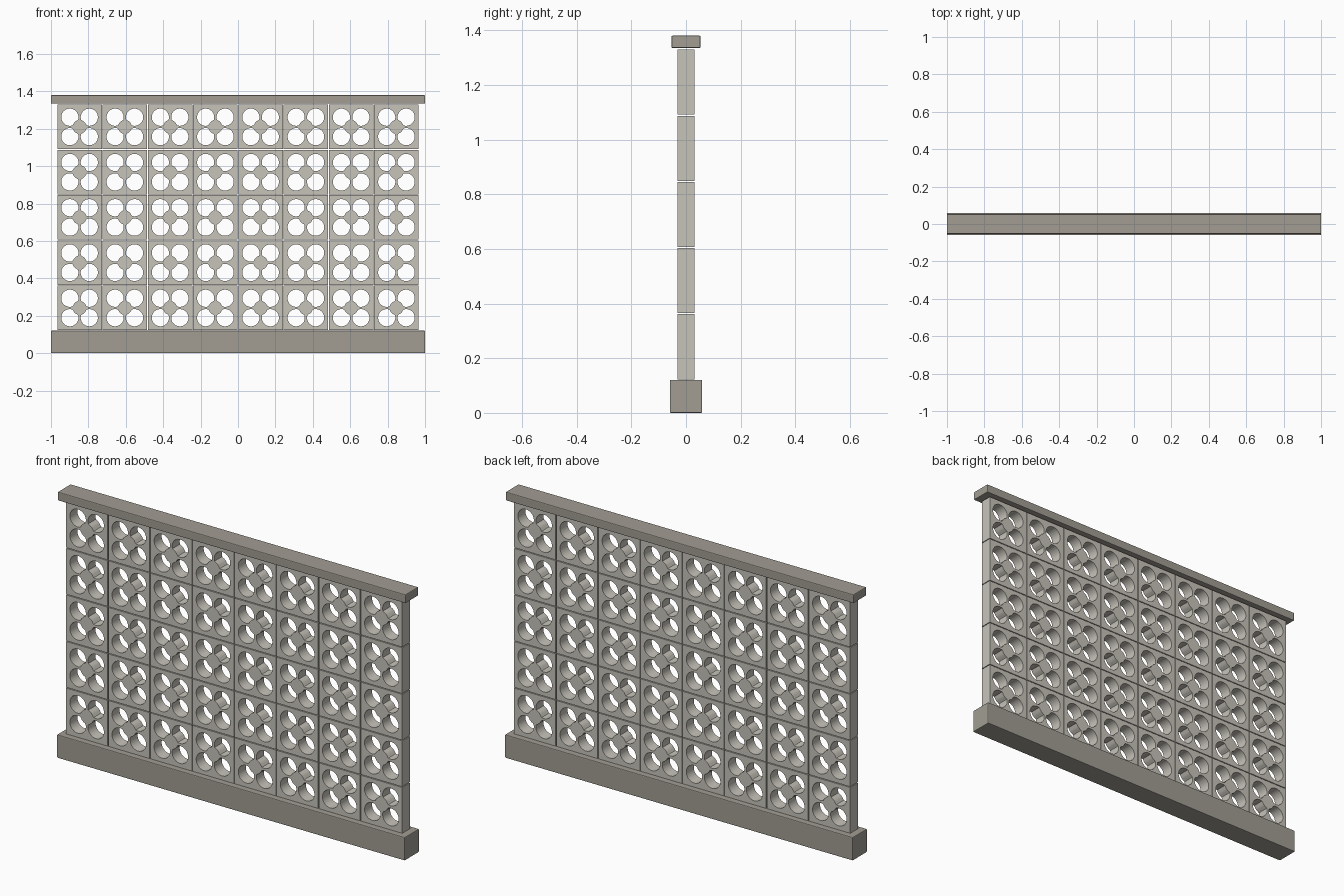
import bpy, bmesh, math
from mathutils import Matrix, Vector

cube = bpy.data.objects.get("Cube")
if cube:
    bpy.data.objects.remove(cube, do_unlink=True)


def material(name, rgb):
    mat = bpy.data.materials.new(name)
    mat.use_nodes = True
    mat.diffuse_color = (*rgb, 1)
    mat.node_tree.nodes["Principled BSDF"].inputs["Base Color"].default_value = (*rgb, 1)
    return mat


block_mat = material("pale concrete", (0.57, 0.55, 0.49))
trim_mat = material("grey concrete", (0.36, 0.34, 0.295))

COLS, ROWS = 8, 5
PITCH, SIZE, DEPTH = 0.242, 0.238, 0.062
HOLE_R, HOLE_OFF, HUB_R, SEGS = 0.046, 0.052, 0.037, 32
BASE_TOP, CAP_BOTTOM, TOP = 0.121, 1.335, 1.38


def add_object(name, bm, mat):
    mesh = bpy.data.meshes.new(name)
    bm.to_mesh(mesh)
    bm.free()
    mesh.materials.append(mat)
    obj = bpy.data.objects.new(name, mesh)
    bpy.context.collection.objects.link(obj)
    return obj


def beam(name, depth, bottom, top):
    """Full-length beam with slightly eased edges."""
    bm = bmesh.new()
    bmesh.ops.create_cube(bm, size=1)
    bmesh.ops.scale(bm, vec=(2, depth, top - bottom), verts=bm.verts)
    bmesh.ops.translate(bm, vec=(0, 0, (top + bottom) / 2), verts=bm.verts)
    obj = add_object(name, bm, trim_mat)
    bevel = obj.modifiers.new("eased_edges", "BEVEL")
    bevel.width = 0.004
    bevel.segments = 2
    return obj


def hole_outline(sx, sz):
    """Round hole, bitten by the round hub at the block centre."""
    points = []
    for i in range(SEGS):
        a = math.tau * (i + 0.5) / SEGS
        p = Vector((sx * HOLE_OFF + HOLE_R * math.cos(a),
                    sz * HOLE_OFF + HOLE_R * math.sin(a)))
        if p.length < HUB_R:
            p = p.normalized() * HUB_R
        points.append(p)
    return points


# One pierced block: filled 2D outline extruded through the wall
h = SIZE / 2
outlines = [[(-h, -h), (h, -h), (h, h), (-h, h)]]
outlines += [hole_outline(sx, sz) for sx in (-1, 1) for sz in (-1, 1)]
curve = bpy.data.curves.new("block_outline", "CURVE")
curve.dimensions = "2D"
curve.fill_mode = "BOTH"
curve.extrude = DEPTH / 2
for outline in outlines:
    spline = curve.splines.new("POLY")
    spline.points.add(len(outline) - 1)
    for point, co in zip(spline.points, outline):
        point.co = (co[0], co[1], 0, 1)
    spline.use_cyclic_u = True
helper = bpy.data.objects.new("block_outline", curve)
flat_mesh = bpy.data.meshes.new_from_object(helper)

bm = bmesh.new()
bm.from_mesh(flat_mesh)
bmesh.ops.remove_doubles(bm, verts=bm.verts, dist=0.0001)
bmesh.ops.recalc_face_normals(bm, faces=bm.faces)
corner = Vector((-PITCH * (COLS - 1) / 2, 0, BASE_TOP + PITCH / 2))
bmesh.ops.transform(bm, matrix=Matrix.Translation(corner) @ Matrix.Rotation(math.pi / 2, 4, "X"),
                    verts=bm.verts)
blocks = add_object("pierced_blocks", bm, block_mat)
bpy.data.objects.remove(helper)
bpy.data.meshes.remove(flat_mesh)
bpy.data.curves.remove(curve)

bpy.context.view_layer.objects.active = blocks
blocks.select_set(True)
bpy.ops.object.shade_smooth_by_angle(angle=math.radians(30))

# Repeat the block along the wall and up it
for name, count, step in (("columns", COLS, (PITCH, 0, 0)), ("rows", ROWS, (0, 0, PITCH))):
    array = blocks.modifiers.new(name, "ARRAY")
    array.count = count
    array.use_relative_offset = False
    array.use_constant_offset = True
    array.constant_offset_displace = step

# Plinth below and coping above
beam("base_plinth", 0.118, 0, BASE_TOP)
beam("top_coping", 0.106, CAP_BOTTOM, TOP)
